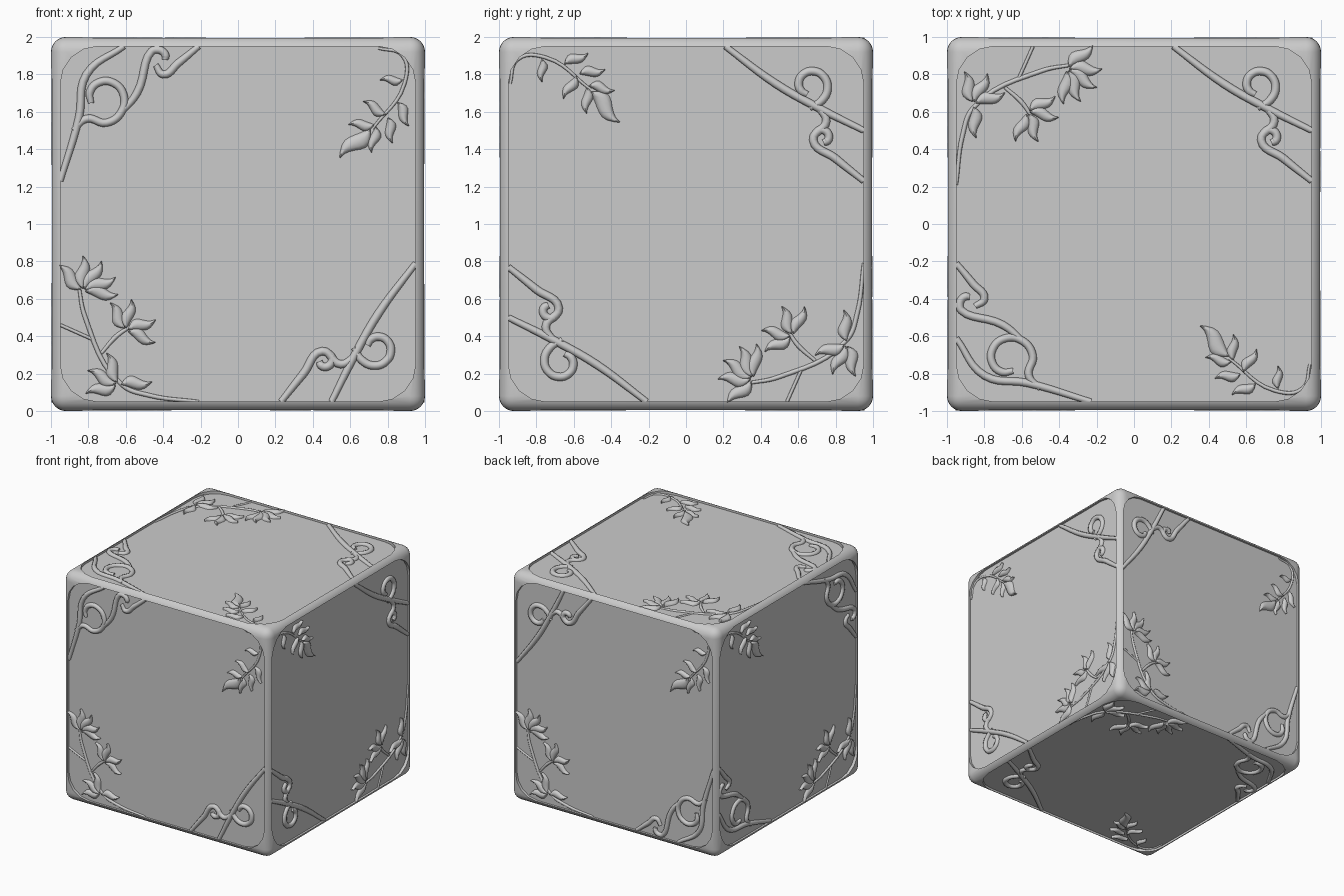
import bpy, bmesh, math
from mathutils import Vector

if "Cube" in bpy.data.objects:
    bpy.data.objects.remove(bpy.data.objects["Cube"])

PANEL = 0.975          # height of the sunk panels above the cube centre
X, Y, Z = Vector((1, 0, 0)), Vector((0, 1, 0)), Vector((0, 0, 1))
CENTRE = Vector((0, 0, 1))

# face name: right, up, and motifs at bottom-left, bottom-right, top-right, top-left
FACES = {
    "front":  (X, Z, ("branch", "curl", "sprig", "loop")),
    "right":  (Y, Z, ("curl", "branch", "curl", "sprig")),
    "back":   (-X, Z, ("branch", "loop", "sprig", "curl")),
    "left":   (-Y, Z, ("loop", "branch", "loop", "sprig")),
    "top":    (X, Y, ("loop", "sprig", "curl", "branch")),
    "bottom": (X, -Y, ("loop", "branch", "curl", "sprig")),
}


def scroll(points, a, b, radius, start, sweep):
    """Extend a path with a spiral that tightens to half its radius."""
    n = max(4, round(abs(sweep) / 45))
    for i in range(n + 1):
        t = math.radians(start + sweep * i / n)
        r = radius * (1 - 0.5 * i / n)
        points = points + [(a + r * math.cos(t), b + r * math.sin(t))]
    return points


def fan(a, b, length, *angles):
    """Leaves spreading from one point, as base and tip pairs."""
    base = Vector((a, b))
    return [(base + Vector((math.cos(t), math.sin(t))) * length * k,
             base + Vector((math.cos(t), math.sin(t))) * length)
            for t in map(math.radians, angles) for k in (0.08,)]


# vine paths, measured from the corner, and their tube radius
loop = [
    [(.77, .05), (.43, .15), (.2, .19), (.05, .39)],
    scroll([(.5, .12)], .33, .28, .14, -40, 330),
    scroll([(.43, .35), (.3, .46)], .12, .58, .06, 225, -140),
    [(.15, .56), (.2, .6), (.14, .68), (.05, .79)],
]
curl = [
    [(.79, .05), (.52, .25), (.31, .37), (.05, .5)],
    scroll([(.34, .38)], .335, .26, .1, 130, 300),
    [(.3, .37), (.25, .45), (.32, .55), (.2, .65), (.05, .77)],
    scroll([], .27, .54, .05, -20, -240),
]
branch = [
    [(.79, .05), (.52, .085), (.38, .14), (.18, .51), (.15, .66)],
    [(.27, .31), (.35, .4), (.42, .45)],
    [(.23, .38), (.05, .46)],
]
sprig = [[(.25, .06), (.12, .1), (.11, .25), (.28, .49)]]
VINES = {"loop": (loop, .021), "curl": (curl, .022), "branch": (branch, .012), "sprig": (sprig, .01)}

LEAVES = {
    "branch": fan(.17, .64, .19, 133, 90, 58, 23, -5) + fan(.4, .43, .17, 119, 80, 20, -22)
              + fan(.36, .14, .18, 195, 155, 110, 5),
    "sprig": fan(.11, .23, .13, 0) + fan(.15, .34, .15, 115) + fan(.2, .42, .15, 100, -30)
             + fan(.26, .47, .15, 80, 0) + fan(.28, .48, .24, 43),
}


def place(face, corner, a, b, h=0.0):
    """Corner coordinates to a point on a cube face."""
    right, up, _ = FACES[face]
    u, v = a - 1, b - 1
    for _ in range(corner):
        u, v = -v, u
    return CENTRE + right * u + up * v + right.cross(up) * (PANEL + h)


def make_object(name, bm):
    mesh = bpy.data.meshes.new(name)
    bmesh.ops.recalc_face_normals(bm, faces=bm.faces)
    bm.to_mesh(mesh)
    bm.free()
    ob = bpy.data.objects.new(name, mesh)
    bpy.context.collection.objects.link(ob)
    return ob


def smooth(ob, angle):
    bpy.ops.object.select_all(action='DESELECT')
    ob.select_set(True)
    bpy.context.view_layer.objects.active = ob
    bpy.ops.object.shade_smooth_by_angle(angle=math.radians(angle))


# rounded cube
bm = bmesh.new()
bmesh.ops.create_cube(bm, size=2)
bmesh.ops.translate(bm, verts=bm.verts, vec=CENTRE)
bmesh.ops.bevel(bm, geom=bm.edges[:], offset=0.08, segments=6, profile=0.5, affect='EDGES')
cube = make_object("rounded_cube", bm)

# cutter: a thin round-cornered slab over every face
bm = bmesh.new()
half, rad = 0.95, 0.2
outline = []
for i in range(4):
    base = math.radians(90 * i + 45)
    for j in range(5):
        t = math.radians(90 * i + 22.5 * j)
        outline.append((math.sqrt(2) * (half - rad) * math.cos(base) + rad * math.cos(t),
                        math.sqrt(2) * (half - rad) * math.sin(base) + rad * math.sin(t)))
for face in FACES:
    low = [bm.verts.new(place(face, 0, u + 1, v + 1)) for u, v in outline]
    high = [bm.verts.new(place(face, 0, u + 1, v + 1, 0.1)) for u, v in outline]
    bm.faces.new(low[::-1])
    bm.faces.new(high)
    for i in range(len(low)):
        k = (i + 1) % len(low)
        bm.faces.new((low[i], low[k], high[k], high[i]))
cutter = make_object("panel_cutter", bm)
cutter.hide_render = True

# sink the panels
mod = cube.modifiers.new("panels", 'BOOLEAN')
mod.operation, mod.object, mod.solver = 'DIFFERENCE', cutter, 'EXACT'
bpy.context.view_layer.objects.active = cube
bpy.ops.object.modifier_apply(modifier=mod.name)
bpy.data.objects.remove(cutter)
smooth(cube, 35)


def add_leaf(bm, face, corner, base, tip):
    """Pointed, gently bent leaf with a domed middle."""
    along = tip - base
    side = Vector((-along.y, along.x))
    rows, n = [], 8
    for i in range(n + 1):
        t = i / n
        mid = base + along * t + side * 0.07 * math.sin(2 * math.pi * t)
        w = 0.015 + (0.2 * math.sin(math.pi * t ** 0.8) ** 1.2 if i < n else 0)
        row = []
        for k in range(7):
            s = -math.cos(math.pi * k / 6)
            p = mid + side * w * s
            h = 0.027 * math.sqrt(max(0, 1 - s * s)) - 0.004
            row.append(bm.verts.new(place(face, corner, max(p.x, .045), max(p.y, .045), h)))
        rows.append(row)
    for r0, r1 in zip(rows, rows[1:]):
        for k in range(6):
            bm.faces.new((r0[k], r0[k + 1], r1[k + 1], r1[k]))
    bm.faces.new(rows[0])
    bm.faces.new(rows[-1][::-1])


# vines and leaves on every face
for face, (_, _, motifs) in FACES.items():
    curve = bpy.data.curves.new(face + "_vines", 'CURVE')
    curve.dimensions = '3D'
    curve.bevel_depth = 1.0
    curve.bevel_resolution = 2
    curve.resolution_u = 6
    curve.use_fill_caps = True
    bm = bmesh.new()
    for corner, motif in enumerate(motifs):
        paths, radius = VINES[motif]
        for pts in paths:
            sp = curve.splines.new('BEZIER')
            sp.bezier_points.add(len(pts) - 1)
            for i, (bp, (a, b)) in enumerate(zip(sp.bezier_points, pts)):
                bp.co = place(face, corner, a, b)
                bp.handle_left_type = bp.handle_right_type = 'AUTO'
                bp.radius = radius * (1 if 0 < i < len(pts) - 1 else 0.75)
        for base, tip in LEAVES.get(motif, []):
            add_leaf(bm, face, corner, base, tip)
    bpy.context.collection.objects.link(bpy.data.objects.new(face + "_vines", curve))
    smooth(make_object(face + "_leaves", bm), 50)
